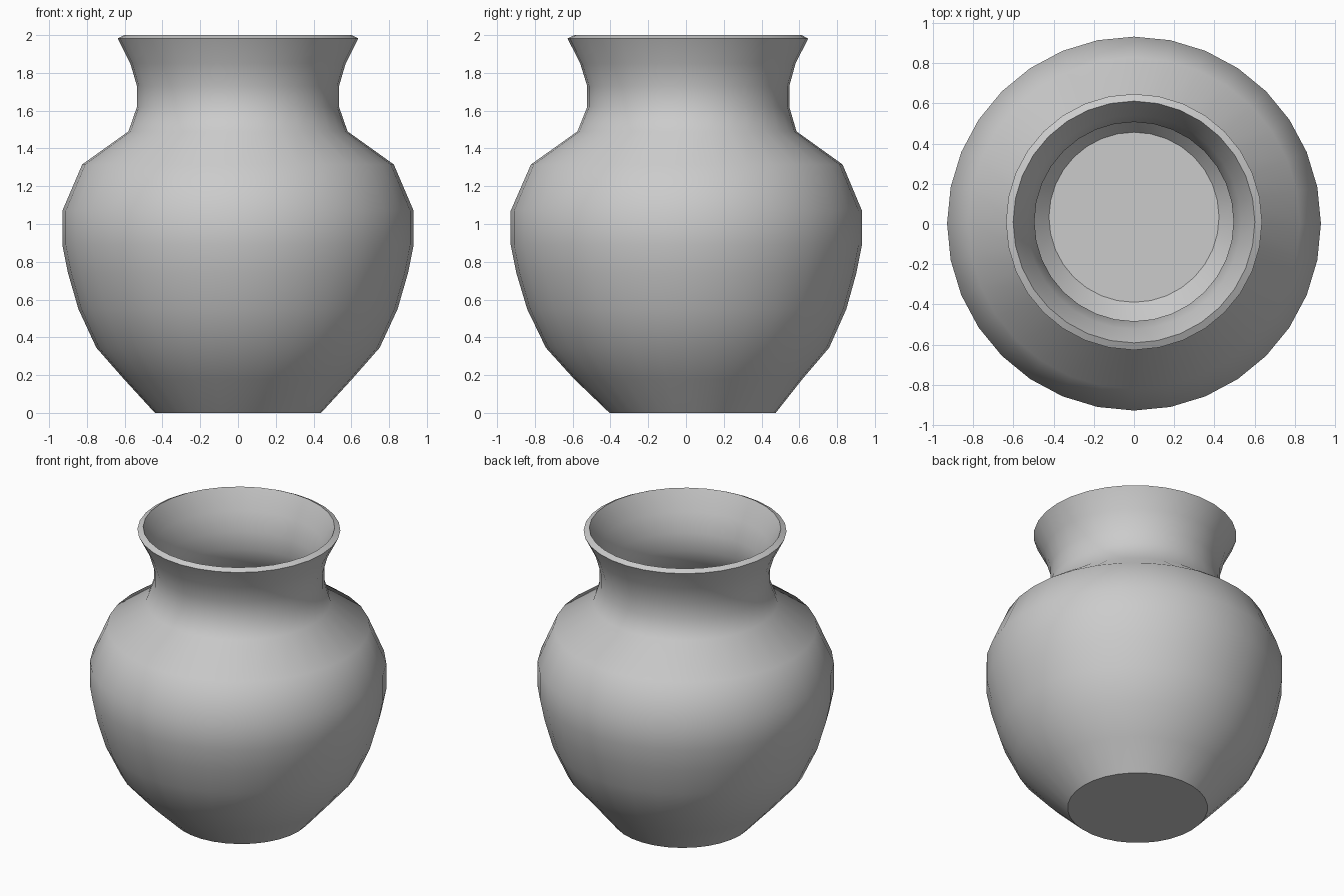
import bpy, bmesh, math

if "Cube" in bpy.data.objects:
    bpy.data.objects.remove(bpy.data.objects["Cube"])

SIDES = 32
# outer profile: radius, height, y shift of the ring centre
PROFILE = [
    (0.44, 0.0, 0.035), (0.605, 0.18, 0.012), (0.75, 0.345, 0.008),
    (0.845, 0.55, 0.004), (0.90, 0.74, 0.002), (0.93, 0.89, 0.002),
    (0.93, 1.07, 0.002), (0.825, 1.315, 0.004), (0.58, 1.49, 0.005),
    (0.535, 1.62, 0.012), (0.535, 1.73, 0.012), (0.57, 1.85, 0.01),
    (0.637, 1.982, 0.01),
]

# outer skin: stacked rings with a closed base
bm = bmesh.new()
rings = []
for r, z, dy in PROFILE:
    rings.append([bm.verts.new((r * math.cos(a), r * math.sin(a) + dy, z))
                  for a in (2 * math.pi * i / SIDES for i in range(SIDES))])
for low, high in zip(rings, rings[1:]):
    for i in range(SIDES):
        j = (i + 1) % SIDES
        bm.faces.new((low[i], low[j], high[j], high[i]))
bm.faces.new(rings[0][::-1])

mesh = bpy.data.meshes.new("vase")
bm.to_mesh(mesh)
bm.free()
vase = bpy.data.objects.new("vase", mesh)
bpy.context.collection.objects.link(vase)
bpy.context.view_layer.objects.active = vase
vase.select_set(True)

# wall thickness, giving the inner wall, floor and bevelled lip
wall = vase.modifiers.new("wall", 'SOLIDIFY')
wall.thickness = 0.04
wall.offset = -1
bpy.ops.object.modifier_apply(modifier=wall.name)

# smooth sides, crisp base and lip
bpy.ops.object.shade_smooth_by_angle(angle=math.radians(40))
